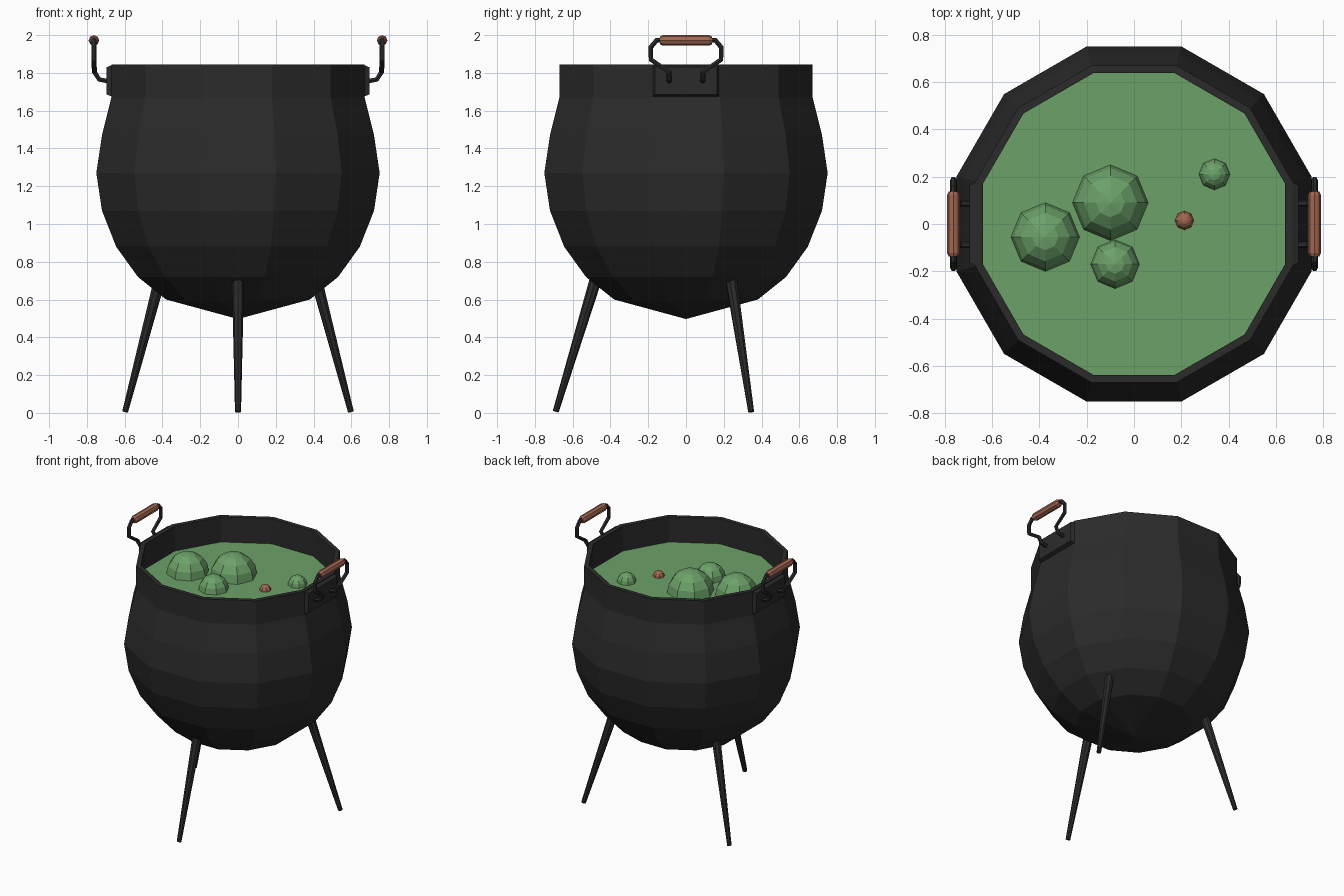
import bpy, bmesh, math
from mathutils import Vector

if "Cube" in bpy.data.objects:
    bpy.data.objects.remove(bpy.data.objects["Cube"])


def material(name, rgb):
    m = bpy.data.materials.new(name)
    m.diffuse_color = (*rgb, 1)
    m.use_nodes = True
    m.node_tree.nodes["Principled BSDF"].inputs["Base Color"].default_value = m.diffuse_color
    return m


IRON = material("black_iron", (0.024, 0.024, 0.024))
GREEN = material("green_brew", (0.15, 0.36, 0.14))
WOOD = material("brown_wood", (0.36, 0.135, 0.08))


def finish(name, bm, mat):
    bmesh.ops.recalc_face_normals(bm, faces=bm.faces)
    me = bpy.data.meshes.new(name)
    bm.to_mesh(me)
    bm.free()
    me.materials.append(mat)
    ob = bpy.data.objects.new(name, me)
    bpy.context.collection.objects.link(ob)
    return ob


def ring(bm, apothem, z, n=12):
    r = apothem / math.cos(math.pi / n)
    angs = [2 * math.pi * (k + 0.5) / n for k in range(n)]
    return [bm.verts.new((r * math.cos(a), r * math.sin(a), z)) for a in angs]


def bridge(bm, a, b):
    n = len(a)
    for i in range(n):
        bm.faces.new((a[i], a[(i + 1) % n], b[(i + 1) % n], b[i]))


def rod(name, stations, mat, n=8):
    """Lofted round bar along a straight line: (point, radius) stations."""
    bm = bmesh.new()
    d = (Vector(stations[-1][0]) - Vector(stations[0][0])).normalized()
    u = d.cross(Vector((0, 0, 1)))
    u.normalize()
    v = d.cross(u)
    rings = []
    for p, r in stations:
        rings.append([bm.verts.new(Vector(p) + r * (math.cos(t) * u + math.sin(t) * v))
                      for t in [2 * math.pi * k / n for k in range(n)]])
    for a, b in zip(rings, rings[1:]):
        bridge(bm, a, b)
    bm.faces.new(rings[0])
    bm.faces.new(rings[-1])
    return finish(name, bm, mat)


# Pot: twelve-sided shell, outer profile, rim and inner wall (apothem, z)
profile = [(0.38, 0.60), (0.53, 0.72), (0.645, 0.88), (0.72, 1.07), (0.75, 1.27),
           (0.72, 1.47), (0.67, 1.67), (0.67, 1.845), (0.638, 1.845), (0.638, 1.655)]
bm = bmesh.new()
rings = [ring(bm, a, z) for a, z in profile]
for a, b in zip(rings, rings[1:]):
    bridge(bm, a, b)
tip = bm.verts.new((0, 0, 0.497))
for i in range(12):
    bm.faces.new((tip, rings[0][i], rings[0][(i + 1) % 12]))
finish("pot", bm, IRON)

# Brew surface
bm = bmesh.new()
bm.faces.new(ring(bm, 0.638, 1.66))
finish("brew_surface", bm, GREEN)


# Bubbles: upper half of an eight-sided sphere
def bubble(name, x, y, r, mat):
    bm = bmesh.new()
    bmesh.ops.create_uvsphere(bm, u_segments=8, v_segments=8, radius=r)
    bmesh.ops.delete(bm, geom=[v for v in bm.verts if v.co.z < -0.01 * r], context='VERTS')
    bmesh.ops.translate(bm, verts=bm.verts, vec=(x, y, 1.66))
    finish(name, bm, mat)


for i, (x, y, r) in enumerate([(-0.10, 0.09, 0.16), (-0.375, -0.055, 0.145),
                               (-0.08, -0.17, 0.103), (0.34, 0.21, 0.066)]):
    bubble(f"bubble_{i + 1}", x, y, r, GREEN)
bubble("floating_morsel", 0.213, 0.015, 0.04, WOOD)

# Three splayed tapering legs
for i, deg in enumerate((270, 30, 150)):
    c, s = math.cos(math.radians(deg)), math.sin(math.radians(deg))
    rod(f"leg_{i + 1}", [((0.69 * c, 0.69 * s, 0.006), 0.016),
                         ((0.48 * c, 0.48 * s, 0.70), 0.032)], IRON)

# Handles on both sides
for side, s in (("right", 1), ("left", -1)):
    # chamfered mounting plate
    bm = bmesh.new()
    lo, hi = [], []
    for y, z in ((-1, -1), (1, -1), (1, 1), (-1, 1)):
        lo.append(bm.verts.new((s * 0.665, y * 0.178, 1.758 + z * 0.085)))
        hi.append(bm.verts.new((s * 0.695, y * 0.165, 1.758 + z * 0.072)))
    bridge(bm, lo, hi)
    bm.faces.new(hi)
    bm.faces.new(lo)
    finish(f"{side}_handle_plate", bm, IRON)

    # bent iron bars, one each side of the grip
    cu = bpy.data.curves.new(f"{side}_handle_bars", 'CURVE')
    cu.dimensions = '3D'
    cu.bevel_depth = 0.014
    cu.bevel_resolution = 1
    cu.use_fill_caps = True
    for m in (1, -1):
        pts = [(0.68, 0.088, 1.755), (0.735, 0.088, 1.765), (0.76, 0.09, 1.805),
               (0.763, 0.185, 1.87), (0.763, 0.187, 1.935), (0.763, 0.155, 1.973),
               (0.763, 0.11, 1.973)]
        sp = cu.splines.new('POLY')
        sp.points.add(len(pts) - 1)
        for p, (x, y, z) in zip(sp.points, pts):
            p.co = (s * x, m * y, z, 1)
        sp.use_smooth = False
    cu.materials.append(IRON)
    ob = bpy.data.objects.new(cu.name, cu)
    bpy.context.collection.objects.link(ob)
    bpy.ops.object.select_all(action='DESELECT')
    ob.select_set(True)
    bpy.context.view_layer.objects.active = ob
    bpy.ops.object.convert(target='MESH')

    # wooden grip with chamfered ends
    rod(f"{side}_handle_grip", [((s * 0.763, y, 1.972), r) for y, r in
                                ((-0.138, 0.02), (-0.122, 0.028), (0.122, 0.028), (0.138, 0.02))], WOOD)
